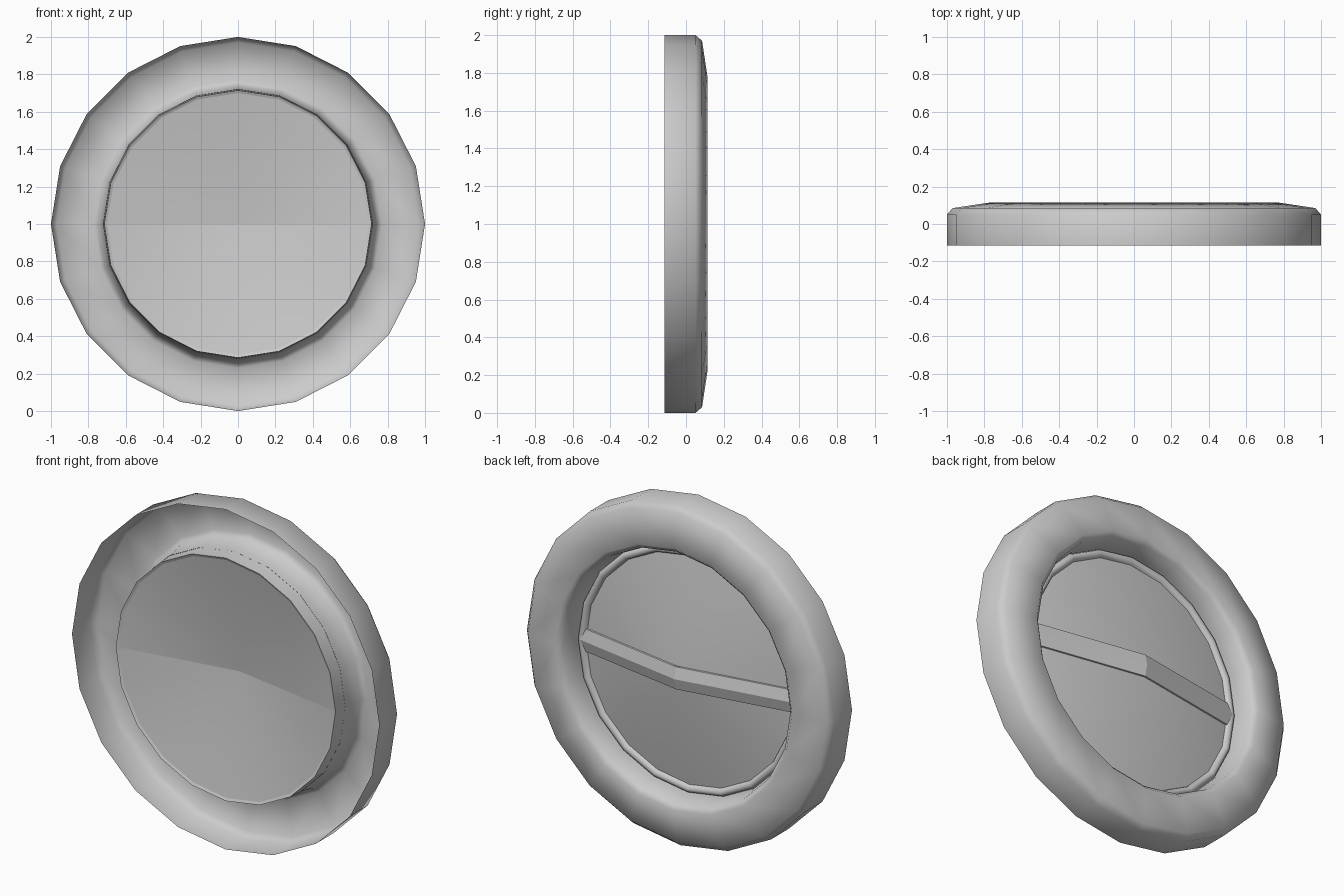
import bpy, math

if "Cube" in bpy.data.objects:
    bpy.data.objects.remove(bpy.data.objects["Cube"])

N = 20          # sides of the round parts
CZ = 1.0        # height of the centre

grey = bpy.data.materials.new("grey")
grey.diffuse_color = (0.6, 0.6, 0.6, 1)
grey.use_nodes = True
grey.node_tree.nodes["Principled BSDF"].inputs["Base Color"].default_value = grey.diffuse_color


def add_object(name, verts, faces, angle=40):
    mesh = bpy.data.meshes.new(name)
    mesh.from_pydata(verts, [], faces)
    mesh.materials.append(grey)
    ob = bpy.data.objects.new(name, mesh)
    bpy.context.collection.objects.link(ob)
    bpy.ops.object.select_all(action='DESELECT')
    ob.select_set(True)
    bpy.context.view_layer.objects.active = ob
    bpy.ops.object.shade_smooth_by_angle(angle=math.radians(angle))
    return ob


def point(r, y, i):
    a = 2 * math.pi * i / N
    return (r * math.cos(a), y, CZ + r * math.sin(a))


def lathe(name, profile, angle=40):
    """Turn an open (radius, y) profile about the y axis."""
    n = len(profile)
    verts = [point(r, y, i) for i in range(N) for r, y in profile]
    faces = []
    for i in range(N):
        a, b = i * n, (i + 1) % N * n
        faces += [(a + j, a + j + 1, b + j + 1, b + j) for j in range(n - 1)]
    return add_object(name, verts, faces, angle)


def half_cone(name, start, r, y_rim, y_tip, flip):
    """Half of a shallow cone, spanning N/2 sides from the given corner."""
    verts = [(0, y_tip, CZ)] + [point(r, y_rim, start + i) for i in range(N // 2 + 1)]
    faces = [(0, i + 1, i + 2) for i in range(N // 2)]
    if flip:
        faces = [f[::-1] for f in faces]
    return add_object(name, verts, faces)


# Outer frame, open at the front
lathe("frame", [(1, -0.115), (1, 0.05), (0.97, 0.085), (0.77, 0.115),
                (0.74, 0.085), (0.722, 0.0), (0.715, -0.115)], 60)

# Rounded rim holding the panel
lathe("rim", [(0.722, -0.035), (0.712, -0.015), (0.695, -0.01),
              (0.678, -0.02), (0.67, -0.04)], 60)
lathe("rim_front", [(0.715, -0.115), (0.70, -0.108)])

# Dished panel in two halves, front and back skins
for label, start in (("upper", 0), ("lower", N // 2)):
    half_cone(label + "_panel_front", start, 0.70, -0.108, 0.012, False)
    half_cone(label + "_panel_back", start, 0.69, -0.035, 0.085, True)

# Ridged crossbar following the bend of the panel
verts, faces = [], []
for x, y in ((-0.70, -0.035), (0, 0.085), (0.70, -0.035)):
    verts += [(x, y, CZ - 0.068), (x, y + 0.008, CZ - 0.066), (x, y + 0.025, CZ),
              (x, y + 0.008, CZ + 0.066), (x, y, CZ + 0.068)]
for k in (0, 5):
    faces += [(k + j, k + j + 1, k + j + 6, k + j + 5) for j in range(4)]
add_object("crossbar", verts, faces, 10)
